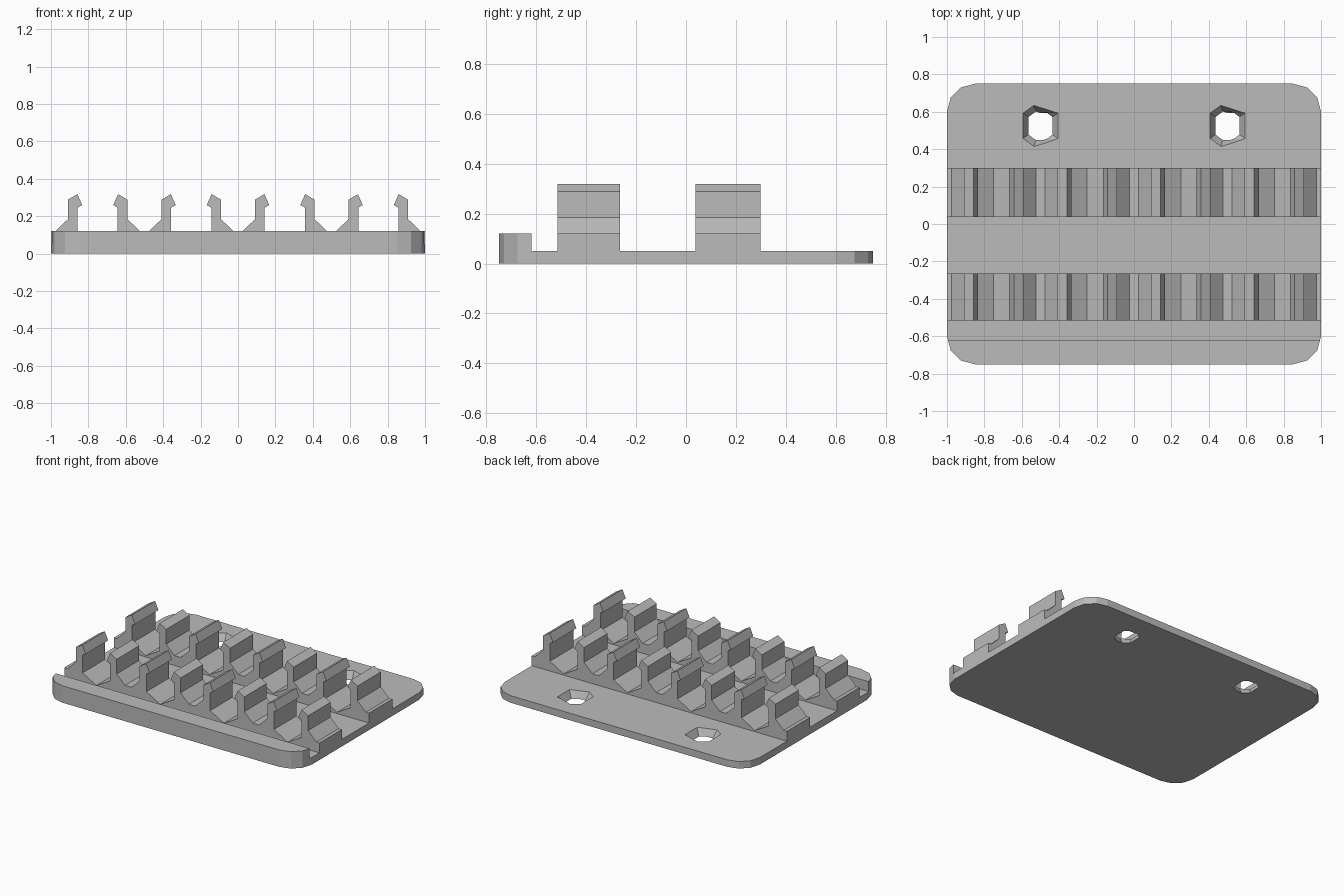
import bpy
import bmesh
from math import cos, sin, radians
from mathutils import Vector

cube = bpy.data.objects.get("Cube")
if cube:
    bpy.data.objects.remove(cube, do_unlink=True)

HALF_X, HALF_Y, CORNER = 1.0, 0.75, 0.15
PLATE_TOP, LIP_TOP = 0.05, 0.12

grey = bpy.data.materials.new("plain grey")
grey.use_nodes = True
grey.diffuse_color = (0.5, 0.5, 0.5, 1)
grey.node_tree.nodes["Principled BSDF"].inputs["Base Color"].default_value = grey.diffuse_color


def finish(name, bm):
    """Turn a bmesh into a flat shaded grey object."""
    bmesh.ops.recalc_face_normals(bm, faces=bm.faces)
    mesh = bpy.data.meshes.new(name)
    bm.to_mesh(mesh)
    bm.free()
    mesh.materials.append(grey)
    obj = bpy.data.objects.new(name, mesh)
    bpy.context.collection.objects.link(obj)
    return obj


def prism(name, points, offset):
    """Extrude a closed outline of 3D points along an offset."""
    bm = bmesh.new()
    face = bm.faces.new([bm.verts.new(p) for p in points])
    result = bmesh.ops.extrude_face_region(bm, geom=[face], use_keep_orig=True)
    moved = [v for v in result["geom"] if isinstance(v, bmesh.types.BMVert)]
    bmesh.ops.translate(bm, verts=moved, vec=offset)
    return finish(name, bm)


def rounded_outline(z):
    """Rectangle with corners of three straight segments."""
    points = []
    corners = [(1, 1), (-1, 1), (-1, -1), (1, -1)]
    for i, (sx, sy) in enumerate(corners):
        for step in range(4):
            a = radians(90 * i + 30 * step)
            points.append((sx * (HALF_X - CORNER) + CORNER * cos(a),
                           sy * (HALF_Y - CORNER) + CORNER * sin(a), z))
    return points


# Base plate with two countersunk screw holes
plate = prism("base_plate", rounded_outline(0), (0, 0, PLATE_TOP))
for side, x in (("right", -0.5), ("left", 0.5)):
    bm = bmesh.new()
    bmesh.ops.create_cone(bm, cap_ends=True, segments=10, radius1=0.073, radius2=0.122, depth=0.07)
    for v in bm.verts:
        a = round((v.co.xy.angle_signed(Vector((1, 0)))) / radians(36)) * radians(36)
        r = v.co.xy.length
        v.co.x, v.co.y = r * cos(a), r * sin(a)
    bmesh.ops.translate(bm, verts=bm.verts, vec=(x, 0.525, PLATE_TOP / 2))
    cutter = finish(side + "_hole_cutter", bm)
    cutter.hide_render = True
    mod = plate.modifiers.new(side + "_hole", "BOOLEAN")
    mod.operation = "DIFFERENCE"
    mod.solver = "EXACT"
    mod.object = cutter
    bpy.context.view_layer.objects.active = plate
    bpy.ops.object.modifier_apply(modifier=mod.name)
    bpy.data.objects.remove(cutter, do_unlink=True)

# Raised front lip, the front slice of the plate outline
lip = prism("front_lip", rounded_outline(PLATE_TOP), (0, 0, LIP_TOP - PLATE_TOP))
bm = bmesh.new()
bm.from_mesh(lip.data)
bmesh.ops.bisect_plane(bm, geom=bm.verts[:] + bm.edges[:] + bm.faces[:],
                       plane_co=(0, -0.62, 0), plane_no=(0, 1, 0), clear_outer=True)
bmesh.ops.holes_fill(bm, edges=[e for e in bm.edges if e.is_boundary])
bmesh.ops.recalc_face_normals(bm, faces=bm.faces)
bm.to_mesh(lip.data)
bm.free()

# Half of one clip: outer foot, stem, hooked head, hexagonal channel wall
half_clip = [(0.225, 0.12), (0.16, 0.184), (0.16, 0.288), (0.109, 0.318),
             (0.083, 0.26), (0.107, 0.246), (0.107, 0.12)]
rail_profile = [(-HALF_X, PLATE_TOP), (-HALF_X, LIP_TOP)]
for centre in (-0.75, -0.25, 0.25, 0.75):
    rail_profile += [(centre - x, z) for x, z in half_clip]
    rail_profile.append((centre, 0.059))
    rail_profile += [(centre + x, z) for x, z in reversed(half_clip)]
rail_profile += [(HALF_X, LIP_TOP), (HALF_X, PLATE_TOP)]

# Two rows of clips
for name, y0, y1 in (("front_clip_rail", -0.515, -0.264), ("back_clip_rail", 0.038, 0.299)):
    prism(name, [(x, y0, z) for x, z in rail_profile], (0, y1 - y0, 0))
